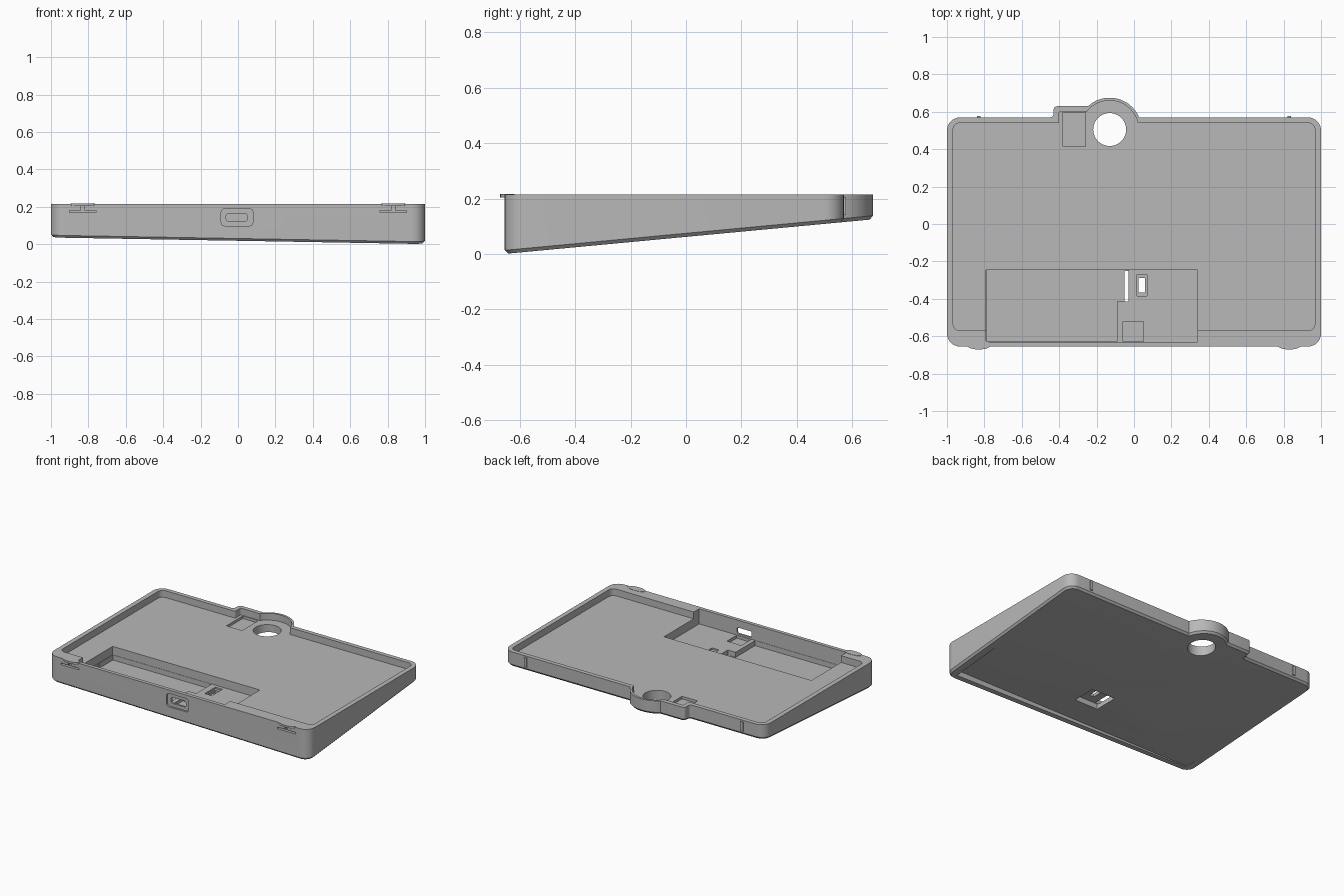
import bpy, bmesh, math
from mathutils import Vector

cube = bpy.data.objects.get("Cube")
if cube:
    bpy.data.objects.remove(cube, do_unlink=True)

TOP, FLOOR = 0.215, 0.168
FRONT, BACK = -0.655, 0.57
RING = (-0.13, 0.505)          # centre of the round bump and its hole

grey = bpy.data.materials.new("grey_plastic")
grey.use_nodes = True
grey.diffuse_color = (0.48, 0.48, 0.48, 1)
grey.node_tree.nodes["Principled BSDF"].inputs["Base Color"].default_value = grey.diffuse_color


def arc(cx, cy, rx, a0, a1, n=8, ry=None):
    ry = rx if ry is None else ry
    angles = [math.radians(a0 + (a1 - a0) * i / n) for i in range(n + 1)]
    return [(cx + rx * math.cos(a), cy + ry * math.sin(a)) for a in angles]


def outline(hx, front, back, r, bump_r, step_x, step_y, f=0.02):
    """Rounded tray outline with a round bump and a small step at the back."""
    cx, cy = RING
    a0 = math.degrees(math.asin((back - cy) / bump_r))
    a1 = 180 - math.degrees(math.asin((step_y - cy) / bump_r))
    return (arc(r - hx, front + r, r, 180, 270)
            + arc(hx - r, front + r, r, 270, 360)
            + arc(hx - r, back - r, r, 0, 90)
            + arc(cx, cy, bump_r, a0, a1, 28)
            + arc(step_x + f, step_y - f, f, 90, 180, 5)
            + arc(step_x - f, back + f, f, 0, -90, 5)
            + arc(r - hx, back - r, r, 90, 180))


def underside(x, y):
    """Height of the sloped underside, two planes meeting on a diagonal."""
    t = (y - FRONT) / (BACK - FRONT)
    u = (x + 1) / 2
    return 0.115 * t + 0.035 * max(0, 1 - u - t)


def finish(name, bm):
    bmesh.ops.recalc_face_normals(bm, faces=bm.faces)
    mesh = bpy.data.meshes.new(name)
    bm.to_mesh(mesh)
    bm.free()
    mesh.materials.append(grey)
    obj = bpy.data.objects.new(name, mesh)
    bpy.context.collection.objects.link(obj)
    return obj


def loft(bm, rings):
    """Closed solid through rings with equal point counts."""
    loops = [[bm.verts.new(p) for p in ring] for ring in rings]
    n = len(loops[0])
    for a, b in zip(loops, loops[1:]):
        for i in range(n):
            j = (i + 1) % n
            bm.faces.new((a[i], a[j], b[j], b[i]))
    bm.faces.new(loops[0][::-1])
    bm.faces.new(loops[-1])


def prism(name, pts, z0, z1):
    bm = bmesh.new()
    loft(bm, [[(x, y, z) for x, y in pts] for z in (z0, z1)])
    return finish(name, bm)


def box(name, x0, x1, y0, y1, z0, z1):
    return prism(name, [(x0, y0), (x1, y0), (x1, y1), (x0, y1)], z0, z1)


def port(name, x0, x1, z0, z1, y0, y1, r):
    """Rounded rectangle cutter running along y."""
    pts = (arc(x0 + r, z0 + r, r, 180, 270, 4) + arc(x1 - r, z0 + r, r, 270, 360, 4)
           + arc(x1 - r, z1 - r, r, 0, 90, 4) + arc(x0 + r, z1 - r, r, 90, 180, 4))
    bm = bmesh.new()
    loft(bm, [[(x, y, z) for x, z in pts] for y in (y0, y1)])
    return finish(name, bm)


# Solid tray with sloped, chamfered underside
wall = outline(1.0, FRONT, BACK, 0.07, 0.17, -0.43, 0.63)
base = outline(0.988, FRONT + 0.012, BACK - 0.012, 0.058, 0.158, -0.418, 0.618)
bm = bmesh.new()
loft(bm, [[(x, y, underside(x, y)) for x, y in base],
          [(x, y, underside(x, y) + 0.013) for x, y in wall],
          [(x, y, TOP) for x, y in wall]])
bmesh.ops.bisect_plane(bm, geom=bm.verts[:] + bm.edges[:] + bm.faces[:],
                       plane_co=Vector((1, FRONT, 0)),
                       plane_no=Vector((BACK - FRONT, 2, 0)).normalized())
tray = finish("tray", bm)

# Cavity, stepped battery pocket and sensor openings
cutters = [
    prism("cavity", outline(0.967, -0.57, 0.54, 0.035, 0.155, -0.40, 0.60, 0.006), FLOOR, 0.4),
    box("shallow_pocket", -0.79, 0.34, -0.63, -0.245, 0.11, 0.41),
    box("deep_pocket_front", -0.788, -0.09, -0.628, -0.40, 0.075, 0.42),
    box("deep_pocket_back", -0.787, -0.03, -0.415, -0.247, 0.075, 0.43),
    box("connector_pocket", -0.06, 0.05, -0.627, -0.52, 0.09, 0.44),
    box("sensor_pocket", -0.38, -0.26, 0.415, 0.595, 0.15, 0.45),
    prism("round_hole", arc(*RING, 0.088, 0, 352.5, 47), -0.2, 0.46),
    box("underside_recess", -0.94, 0.94, -0.61, 0.1, -0.2, 0.043),
    box("switch_recess", -0.05, 0.13, -0.42, -0.25, -0.21, 0.08),
    box("switch_frame", 0.015, 0.07, -0.385, -0.27, 0.10, 0.2),
    box("switch_slot", 0.025, 0.06, -0.365, -0.29, -0.22, 0.21),
    port("port_recess", -0.09, 0.08, 0.098, 0.19, -0.8, -0.643, 0.02),
    port("port_slot", -0.063, 0.05, 0.122, 0.164, -0.81, -0.6, 0.012),
]
# Clip slots on the front wall
for x in (-0.83, 0.83):
    cutters.append(box("clip_slot", x - 0.07, x + 0.07, -0.8, -0.636, 0.169, 0.18))
    cutters.append(box("clip_stem", x - 0.01, x + 0.01, -0.81, -0.638, 0.175, 0.204))

bpy.context.view_layer.objects.active = tray
for cutter in cutters:
    cutter.hide_render = True
    mod = tray.modifiers.new(cutter.name, "BOOLEAN")
    mod.operation, mod.solver, mod.object = "DIFFERENCE", "EXACT", cutter
    bpy.ops.object.modifier_apply(modifier=mod.name)
    bpy.data.objects.remove(cutter, do_unlink=True)

# Clip tabs at the front and locating ribs at the back
parts = [tray]
for side, x in (("right", -0.83), ("left", 0.83)):
    parts.append(prism(side + "_clip_tab", arc(x, -0.645, 0.066, 0, 345, 23, 0.026), 0.204, 0.217))
    parts.append(box(side + "_back_rib", x - 0.01, x + 0.01, 0.56, 0.577, 0.14, 0.205))

bpy.ops.object.select_all(action="DESELECT")
for obj in parts:
    obj.select_set(True)
bpy.ops.object.shade_smooth_by_angle(angle=math.radians(25))
